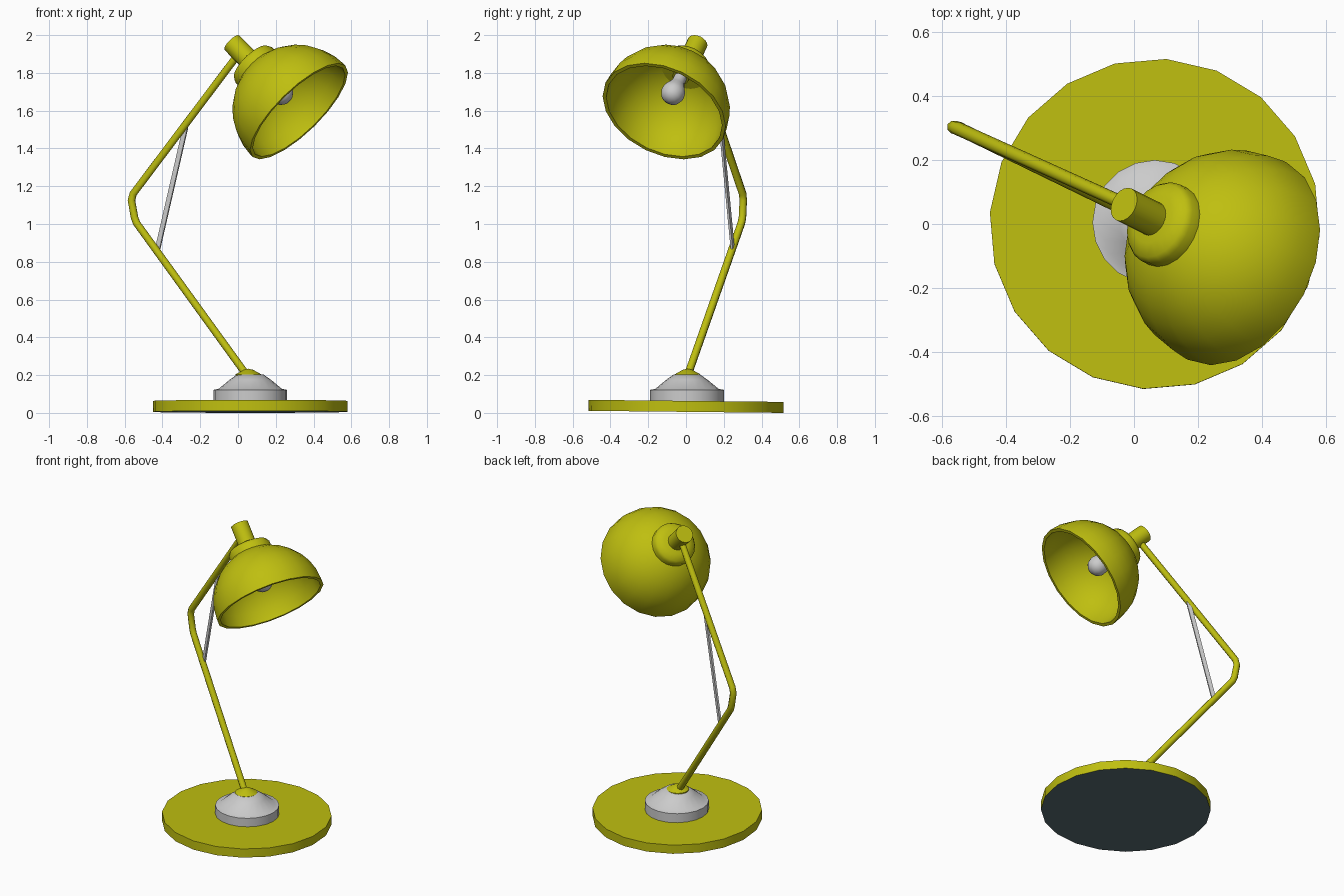
import bpy, bmesh, math
from mathutils import Vector, Matrix

if "Cube" in bpy.data.objects:
    bpy.data.objects.remove(bpy.data.objects["Cube"])

SIDES = 20


def material(name, rgb):
    m = bpy.data.materials.new(name)
    m.diffuse_color = (*rgb, 1)
    m.use_nodes = True
    m.node_tree.nodes["Principled BSDF"].inputs["Base Color"].default_value = m.diffuse_color
    return m


olive = material("olive_paint", (0.52, 0.52, 0.005))
felt = material("dark_felt", (0.10, 0.16, 0.17))


def finish(obj, mat=None, angle=40):
    if mat:
        obj.data.materials.append(mat)
    bpy.ops.object.select_all(action='DESELECT')
    obj.select_set(True)
    bpy.context.view_layer.objects.active = obj
    bpy.ops.object.shade_smooth_by_angle(angle=math.radians(angle))
    return obj


def lathe(name, profile, matrix, mat=None, sides=SIDES, phase=0.0, closed=False):
    """Revolve (radius, height) points about local z; zero radius closes an end."""
    bm = bmesh.new()
    rings = []
    for r, h in profile:
        if r == 0:
            rings.append([bm.verts.new((0, 0, h))] * sides)
        else:
            rings.append([bm.verts.new((r * math.cos(phase + math.tau * i / sides),
                                        r * math.sin(phase + math.tau * i / sides), h))
                          for i in range(sides)])
    pairs = list(zip(rings, rings[1:]))
    if closed:
        pairs.append((rings[-1], rings[0]))
    for a, b in pairs:
        for i in range(sides):
            j = (i + 1) % sides
            bm.faces.new(list(dict.fromkeys((a[i], a[j], b[j], b[i]))))
    bmesh.ops.recalc_face_normals(bm, faces=bm.faces)
    me = bpy.data.meshes.new(name)
    bm.to_mesh(me)
    bm.free()
    obj = bpy.data.objects.new(name, me)
    bpy.context.collection.objects.link(obj)
    obj.matrix_world = matrix
    return finish(obj, mat)


# Base plate, very slightly tilted, with felt underside
base = lathe("base_plate", [(0, -0.029), (0.517, -0.029), (0.517, 0.029), (0, 0.029)],
             Matrix.Translation((0.065, 0, 0.0345)) @ Matrix.Rotation(-0.0105, 4, 'X'),
             olive, phase=math.radians(-4))
base.data.materials.append(felt)
for p in base.data.polygons:
    if p.normal.z < -0.9:
        p.material_index = 1

# Silver foot and the painted cap on top of it
foot = Matrix.Translation((0.065, 0.005, 0))
lathe("foot_mount", [(0, 0.055), (0.195, 0.055), (0.195, 0.122), (0.168, 0.127),
                     (0.11, 0.175), (0.07, 0.203), (0, 0.203)], foot)
lathe("foot_cap", [(0, 0.198), (0.068, 0.198), (0.068, 0.204), (0.025, 0.228), (0, 0.234)],
      Matrix.Translation((0.055, 0.008, 0)), olive)

# Bent tube arm
curve = bpy.data.curves.new("arm", 'CURVE')
curve.dimensions = '3D'
curve.bevel_depth = 0.021
curve.bevel_resolution = 2
curve.use_fill_caps = True
path = [(0.035, 0.015, 0.215), (-0.537, 0.293, 1.005), (-0.548, 0.299, 1.035),
        (-0.564, 0.303, 1.125), (-0.555, 0.300, 1.16), (-0.005, 0.052, 1.89)]
spline = curve.splines.new('POLY')
spline.points.add(len(path) - 1)
for pt, co in zip(spline.points, path):
    pt.co = (*co, 1)
arm = bpy.data.objects.new("arm", curve)
bpy.context.collection.objects.link(arm)
bpy.context.view_layer.objects.active = arm
arm.select_set(True)
bpy.ops.object.convert(target='MESH')
finish(bpy.context.view_layer.objects.active, olive, 50)

# Flat silver brace across the bend
a, b = Vector((-0.425, 0.247, 0.87)), Vector((-0.277, 0.185, 1.515))
axis_z = (b - a).normalized()
axis_x = Vector((0.9, -0.42, 0))
axis_y = axis_z.cross(axis_x).normalized()
axis_x = axis_y.cross(axis_z)
frame = Matrix((axis_x, axis_y, axis_z)).transposed().to_4x4()
bpy.ops.mesh.primitive_cube_add(size=1)
brace = bpy.context.object
brace.name = "brace"
brace.matrix_world = (Matrix.Translation((a + b) / 2) @ frame
                      @ Matrix.Diagonal((0.026, 0.012, (b - a).length, 1)))

# Lamp head: local z runs from the rim centre back to the knob
back = Vector((-0.66, 0.33, 0.675))
head = (Matrix.Translation((0.315, -0.112, 1.605))
        @ back.to_track_quat('Z', 'Y').to_matrix().to_4x4())


def arc(radius, steps):
    return [(radius * math.cos(math.pi / 2 * i / steps),
             radius * math.sin(math.pi / 2 * i / steps)) for i in range(steps)] + [(0, radius)]


# Hollow dome shade with a thick rim
lathe("shade", arc(0.345, 8)[::-1] + [(0.345, -0.012), (0.325, -0.012)] + arc(0.325, 8),
      head, olive)

# Collar and switch knob
lathe("collar", [(0, 0.30), (0.134, 0.30), (0.134, 0.352), (0.122, 0.372),
                 (0.08, 0.388), (0, 0.392)], head, olive)
lathe("knob", [(0, 0.37), (0.055, 0.37), (0.055, 0.525), (0, 0.525)], head, olive)

# Bulb and socket inside the shade
lathe("bulb", [(0, 0.068), (0.03, 0.075), (0.052, 0.093), (0.064, 0.125), (0.06, 0.155),
               (0.043, 0.19), (0.034, 0.215), (0.034, 0.27), (0, 0.27)], head, sides=16)
lathe("socket", [(0, 0.25), (0.045, 0.25), (0.05, 0.33), (0, 0.33)], head, olive, sides=16)
